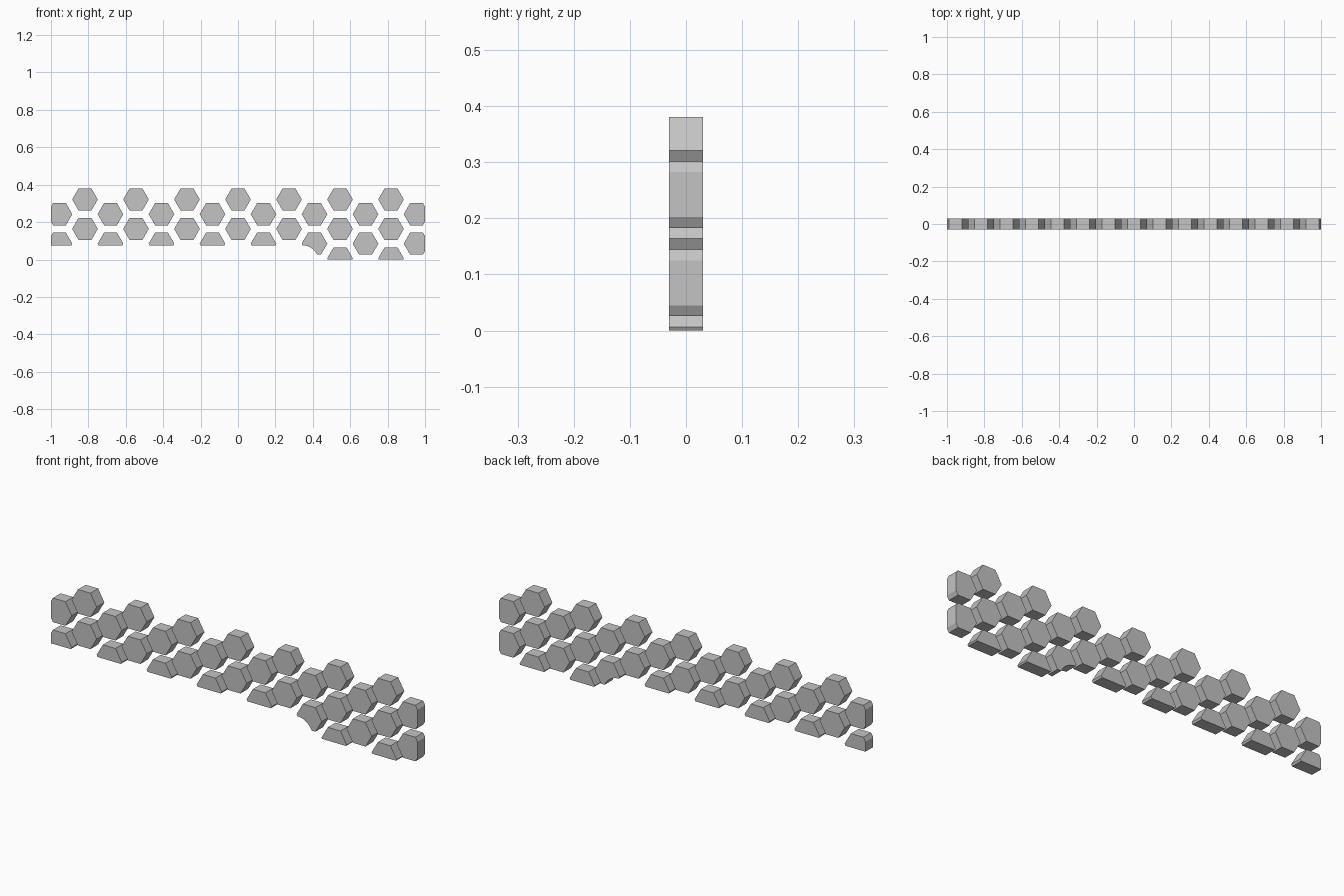
import bpy, bmesh
from math import sin, cos, pi, sqrt, radians

if "Cube" in bpy.data.objects:
    bpy.data.objects.remove(bpy.data.objects["Cube"], do_unlink=True)

DX = 3 / 22            # distance between neighbouring columns
PITCH = 2 * DX / sqrt(3)   # vertical distance between tiles in a column
R = 0.0685             # tile radius, corner to corner
DEPTH = 0.03           # half thickness
TOP_ROW = 0.3212       # centre height of the upper tiles
STEP = 0.076           # underside of the shallow part

grey = bpy.data.materials.new("plain_grey")
grey.use_nodes = True
colour = (0.55, 0.55, 0.55, 1)
grey.diffuse_color = colour
grey.node_tree.nodes["Principled BSDF"].inputs["Base Color"].default_value = colour


def add_prism(bm, outline, half):
    """Extrude a front outline of (x, z) points through the depth."""
    face = bm.faces.new([bm.verts.new((x, -half, z)) for x, z in outline])
    ext = bmesh.ops.extrude_face_region(bm, geom=[face])
    verts = [v for v in ext["geom"] if isinstance(v, bmesh.types.BMVert)]
    bmesh.ops.translate(bm, verts=verts, vec=(0, 2 * half, 0))


def make_object(name, bm):
    bmesh.ops.recalc_face_normals(bm, faces=bm.faces)
    mesh = bpy.data.meshes.new(name)
    bm.to_mesh(mesh)
    bm.free()
    mesh.materials.append(grey)
    obj = bpy.data.objects.new(name, mesh)
    bpy.context.collection.objects.link(obj)
    return obj


# Honeycomb of hexagonal tiles, every other column half a pitch lower
bm = bmesh.new()
for col in range(-7, 8):
    x = col * DX
    odd = col % 2
    rows = 2 if odd or col < 4 else 3
    for row in range(rows):
        z = TOP_ROW - (row + odd / 2) * PITCH
        add_prism(bm, [(x + R * cos(i * pi / 3), z + R * sin(i * pi / 3))
                       for i in range(6)], DEPTH)
tiles = make_object("hexagon_tiles", bm)

# Trimming outline: straight ends, stepped underside with a rounded inner corner
RAD = 0.085
corner = [(0.345 + RAD * sin(a), STEP - RAD + RAD * cos(a))
          for a in (radians(7.5 * i) for i in range(12))]
outline = [(-1, 0.5), (-1, STEP)] + corner + [(0.43, 0), (1, 0), (1, 0.5)]
bm = bmesh.new()
add_prism(bm, outline, 0.1)
trim = make_object("trim_outline", bm)
trim.hide_render = True
trim.hide_viewport = True
trim.display_type = 'WIRE'

mod = tiles.modifiers.new("trim", 'BOOLEAN')
mod.operation = 'INTERSECT'
mod.solver = 'EXACT'
mod.object = trim

# Bake the trim, then smooth only the rounded cut
bpy.context.view_layer.objects.active = tiles
tiles.select_set(True)
bpy.ops.object.modifier_apply(modifier=mod.name)
bpy.ops.object.shade_smooth_by_angle(angle=radians(20))
bpy.data.objects.remove(trim, do_unlink=True)
